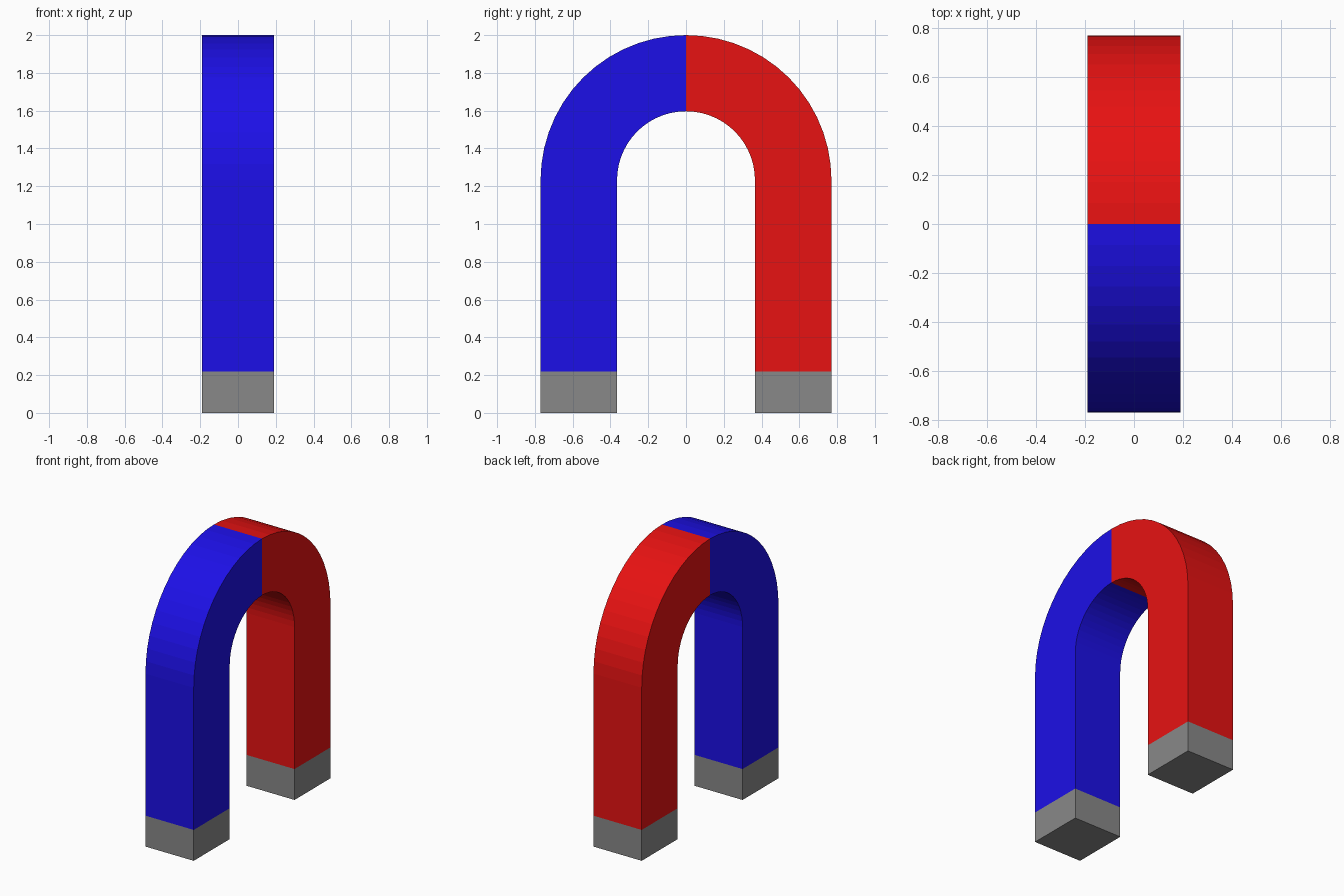
import bpy, bmesh, math

if "Cube" in bpy.data.objects:
    bpy.data.objects.remove(bpy.data.objects["Cube"])

HALF_W = 0.19            # half width along x
R_OUT, R_IN = 0.77, 0.365
SPRING = 1.232           # height where the arch begins
TIP = 0.22               # height of the steel pole tips
STEPS = 14               # facets per quarter arch


def sweep(name, stations, color, cap=False):
    """Loft rectangular sections given as (outer yz, inner yz) pairs."""
    bm = bmesh.new()
    rings = []
    for (yo, zo), (yi, zi) in stations:
        rings.append([bm.verts.new(p) for p in (
            (-HALF_W, yo, zo), (HALF_W, yo, zo),
            (HALF_W, yi, zi), (-HALF_W, yi, zi))])
    for a, b in zip(rings, rings[1:]):
        for i in range(4):
            j = (i + 1) % 4
            # the two sides mirror each other, so pick outward winding
            quad = (a[i], a[j], b[j], b[i])
            bm.faces.new(quad if stations[0][0][0] < 0 else quad[::-1])
    if cap:
        bottom = rings[0]
        bm.faces.new(bottom[::-1] if stations[0][0][0] < 0 else bottom)
    mesh = bpy.data.meshes.new(name)
    bm.to_mesh(mesh)
    bm.free()
    obj = bpy.data.objects.new(name, mesh)
    bpy.context.collection.objects.link(obj)
    mat = bpy.data.materials.new(name + "_finish")
    mat.diffuse_color = (*color, 1)
    mat.use_nodes = True
    mat.node_tree.nodes["Principled BSDF"].inputs["Base Color"].default_value = mat.diffuse_color
    mesh.materials.append(mat)
    return obj


def leg(side, z):
    return (side * R_OUT, z), (side * R_IN, z)


def arch(side, t):
    c, s = side * math.cos(t), math.sin(t)
    return ((R_OUT * c, SPRING + (2 - SPRING) * s),
            (R_IN * c, SPRING + (1.597 - SPRING) * s))


for side, label, color in ((-1, "blue", (0.012, 0.005, 0.8)),
                           (1, "red", (0.8, 0.006, 0.006))):
    # painted leg running into its half of the arch
    arm = [leg(side, TIP)]
    arm += [arch(side, math.pi / 2 * i / STEPS) for i in range(STEPS + 1)]
    sweep(label + "_arm", arm, color)
    # bare steel pole tip
    sweep(label + "_side_pole_tip", [leg(side, 0), leg(side, TIP)],
          (0.25, 0.25, 0.25), cap=True)
